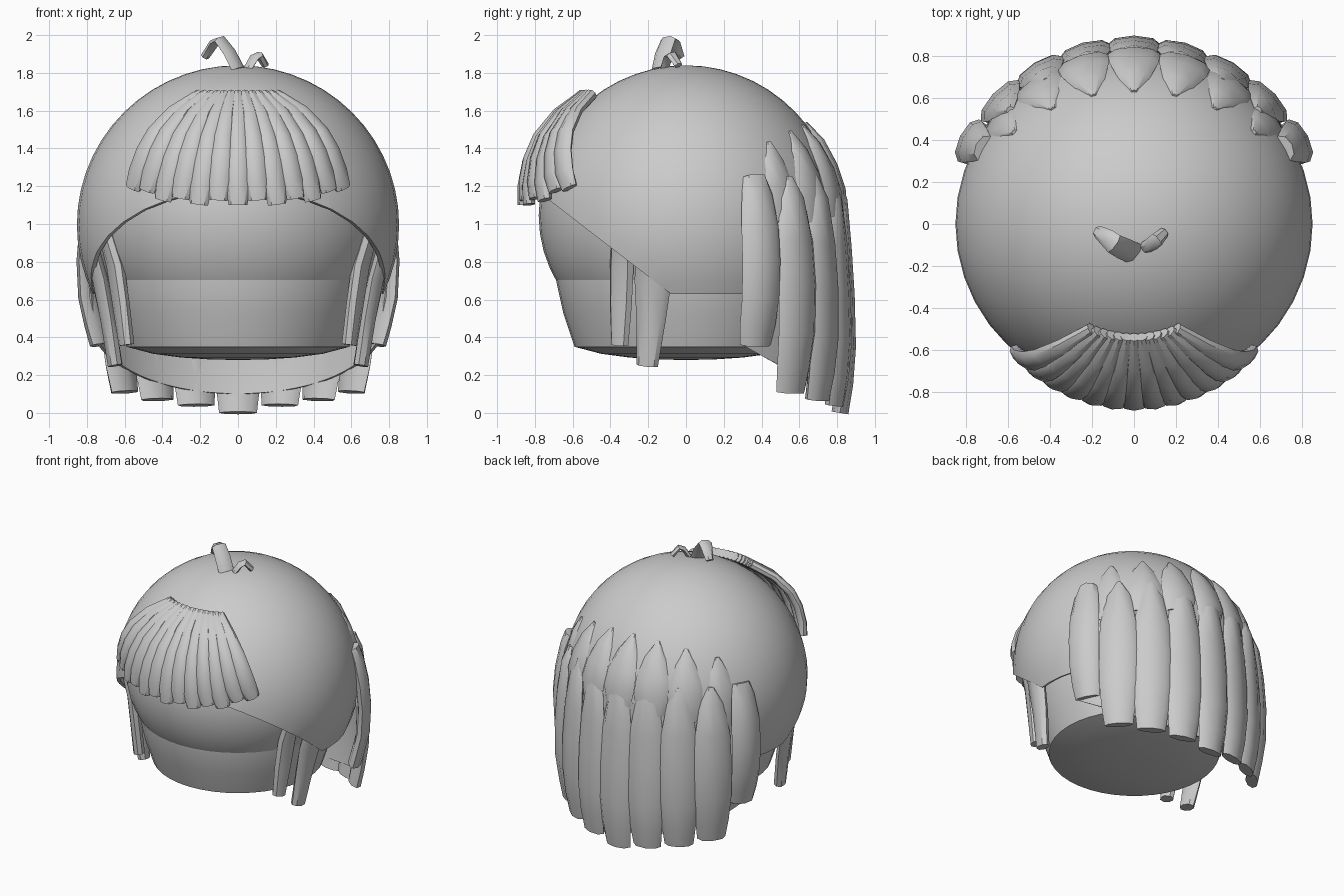
import bpy, bmesh, math
from mathutils import Vector

if "Cube" in bpy.data.objects:
    bpy.data.objects.remove(bpy.data.objects["Cube"])

grey = bpy.data.materials.new("plain grey")
grey.diffuse_color = (0.6, 0.6, 0.6, 1)
grey.use_nodes = True
grey.node_tree.nodes["Principled BSDF"].inputs["Base Color"].default_value = grey.diffuse_color
CENTRE = Vector((0, 0, 1.0))


def finish(bm, name, angle=40, thickness=0):
    bmesh.ops.recalc_face_normals(bm, faces=bm.faces)
    me = bpy.data.meshes.new(name)
    bm.to_mesh(me)
    bm.free()
    ob = bpy.data.objects.new(name, me)
    bpy.context.collection.objects.link(ob)
    me.materials.append(grey)
    bpy.ops.object.select_all(action='DESELECT')
    ob.select_set(True)
    bpy.context.view_layer.objects.active = ob
    if thickness:
        mod = ob.modifiers.new("thickness", 'SOLIDIFY')
        mod.thickness = thickness
        mod.offset = -1
        bpy.ops.object.modifier_apply(modifier=mod.name)
    bpy.ops.object.shade_smooth_by_angle(angle=math.radians(angle))
    return ob


def strand(bm, path, widths, thick, sides=8):
    """Flattened tube along a path, facing away from the head centre."""
    pts = [Vector(p) for p in path]
    rings = []
    for i, p in enumerate(pts):
        t = (pts[min(i + 1, len(pts) - 1)] - pts[max(i - 1, 0)]).normalized()
        side = t.cross(p - CENTRE).normalized()
        out = side.cross(t)
        th = min(thick, widths[i] * 0.5 + 0.004)
        rings.append([bm.verts.new(p + side * math.cos(a) * widths[i] / 2 + out * math.sin(a) * th)
                      for a in (2 * math.pi * k / sides for k in range(sides))])
    for r0, r1 in zip(rings, rings[1:]):
        for k in range(sides):
            m = (k + 1) % sides
            bm.faces.new((r0[k], r0[m], r1[m], r1[k]))
    bm.faces.new(rings[0])
    bm.faces.new(rings[-1])


def polar(deg, r, z, front=False):
    a = math.radians(deg)
    return (r * math.sin(a), (-r if front else r) * math.cos(a), z)


# Tapered jaw with a shallow rounded underside
bm = bmesh.new()
profile = [(0.0, 0.28), (0.15, 0.283), (0.3, 0.293), (0.45, 0.313), (0.59, 0.35),
           (0.65, 0.53), (0.692, 0.72), (0.692, 0.95)]
vs = [bm.verts.new((r, 0, z)) for r, z in profile]
es = [bm.edges.new(e) for e in zip(vs, vs[1:])]
bmesh.ops.spin(bm, geom=vs + es, cent=(0, 0, 0), axis=(0, 0, 1), angle=2 * math.pi, steps=40)
bmesh.ops.remove_doubles(bm, verts=bm.verts, dist=0.0005)
finish(bm, "jaw", 30)

# Rounded upper face and skull
bm = bmesh.new()
bmesh.ops.create_uvsphere(bm, u_segments=40, v_segments=24, radius=0.78)
for v in bm.verts:
    v.co.z = v.co.z * 0.94 + 1.045
finish(bm, "skull")

# Hair cap, cut level at the back and slanting up at the front
bm = bmesh.new()
bmesh.ops.create_uvsphere(bm, u_segments=40, v_segments=28, radius=1)
for v in bm.verts:
    v.co = (v.co.x * 0.853, v.co.y * 0.82, v.co.z * 0.845 + 0.995)
for co, no in (((0, 0, 0.63), (0, 0, 1)), ((0, -0.08, 0.63), (0, 0.77, 1))):
    bmesh.ops.bisect_plane(bm, geom=bm.verts[:] + bm.edges[:] + bm.faces[:],
                           plane_co=co, plane_no=no, clear_inner=True)
finish(bm, "hair_cap", 40, 0.025)

# Fringe fanning out over the forehead
bm = bmesh.new()
N = 13
for i in range(N):
    u = -1 + 2 * i / (N - 1)
    k = abs(u)
    end = 1.1 + 0.09 * k ** 3 + (0.025 if i % 2 else 0)
    path = []
    for spread, r, z in ((22, 0.54, 1.685), (30, 0.68, 1.58), (34.5, 0.785, 1.45),
                         (37, 0.835, 1.33), (39.5, 0.86, 1.2), (42, 0.86, 1.1)):
        s = (1.685 - z) / 0.585
        zz = 1.685 - s * (1.685 - end)
        path.append(polar(u * spread, r - 0.03 * k * k * s, zz, True))
    strand(bm, path, [0.06, 0.085, 0.11, 0.125, 0.13, 0.1], 0.032)
finish(bm, "fringe")

# Continuous sheet of hair behind the back strands
bm = bmesh.new()
rows = []
for a in range(-68, 69, 4):
    end = 0.1 + 0.26 * (abs(a) / 68) ** 2
    bulge = 0.03 * (abs(a) / 68) ** 2
    rows.append([bm.verts.new(polar(a, r + bulge * math.sin(s * math.pi), 1.1 - s * (1.1 - end))) for s, r in
                 ((0, 0.815), (0.3, 0.825), (0.6, 0.83), (0.85, 0.82), (1, 0.80))])
for r0, r1 in zip(rows, rows[1:]):
    for j in range(4):
        bm.faces.new((r0[j], r1[j], r1[j + 1], r0[j + 1]))
finish(bm, "back_hair_sheet", 40, 0.015)

# Long lower row of back hair
bm = bmesh.new()
for k in range(-4, 5):
    end = (0.0, 0.04, 0.07, 0.11, 0.36)[abs(k)]
    edge = abs(k) == 4
    wide = (0, 0, 0.01, 0.025, 0.04)[abs(k)]
    path = [polar(k * 15.8, r + wide * math.sin(math.pi * min(1, s + 0.1)), 1.25 - s * (1.25 - end)) for s, r in
            ((0, 0.79), (0.1, 0.81), (0.3, 0.832), (0.5, 0.848), (0.72, 0.855), (0.88, 0.84), (1, 0.815))]
    widths = [0.13, 0.18, 0.22, 0.225, 0.22, 0.21, 0.18] if edge else [0.04, 0.17, 0.25, 0.265, 0.26, 0.235, 0.2]
    strand(bm, path, widths, 0.045)
finish(bm, "long_back_hair")

# Short pointed upper row of back hair
bm = bmesh.new()
for k in range(-3, 4):
    drop = 0.011 * k * k
    path = [polar(k * 17.5, r, z - drop) for r, z in
            ((0.625 + drop * 0.9, 1.53), (0.70 + drop * 0.5, 1.43), (0.77 + drop * 0.2, 1.3), (0.81, 1.18), (0.815, 1.05))]
    strand(bm, path, [0.03, 0.155, 0.235, 0.25, 0.19], 0.036)
finish(bm, "short_back_hair")

# Two locks in front of each ear
bm = bmesh.new()
for s in (-1, 1):
    strand(bm, [(s * 0.71, -0.345, 1.0), (s * 0.65, -0.34, 0.78), (s * 0.62, -0.345, 0.58), (s * 0.59, -0.35, 0.36)],
           [0.1, 0.14, 0.13, 0.1], 0.04)
    strand(bm, [(s * 0.77, -0.17, 0.85), (s * 0.73, -0.175, 0.7), (s * 0.69, -0.185, 0.5), (s * 0.65, -0.205, 0.25)],
           [0.18, 0.2, 0.16, 0.115], 0.04)
finish(bm, "side_locks")

# Curled tufts on the crown
bm = bmesh.new()
strand(bm, [(0.0, -0.14, 1.82), (-0.045, -0.12, 1.91), (-0.095, -0.095, 1.975), (-0.125, -0.07, 1.96), (-0.175, -0.035, 1.885)],
       [0.11, 0.11, 0.1, 0.09, 0.06], 0.022, 6)
strand(bm, [(0.05, -0.115, 1.82), (0.085, -0.095, 1.88), (0.11, -0.075, 1.895), (0.145, -0.04, 1.84)],
       [0.06, 0.07, 0.07, 0.05], 0.018, 6)
finish(bm, "crown_tufts")
